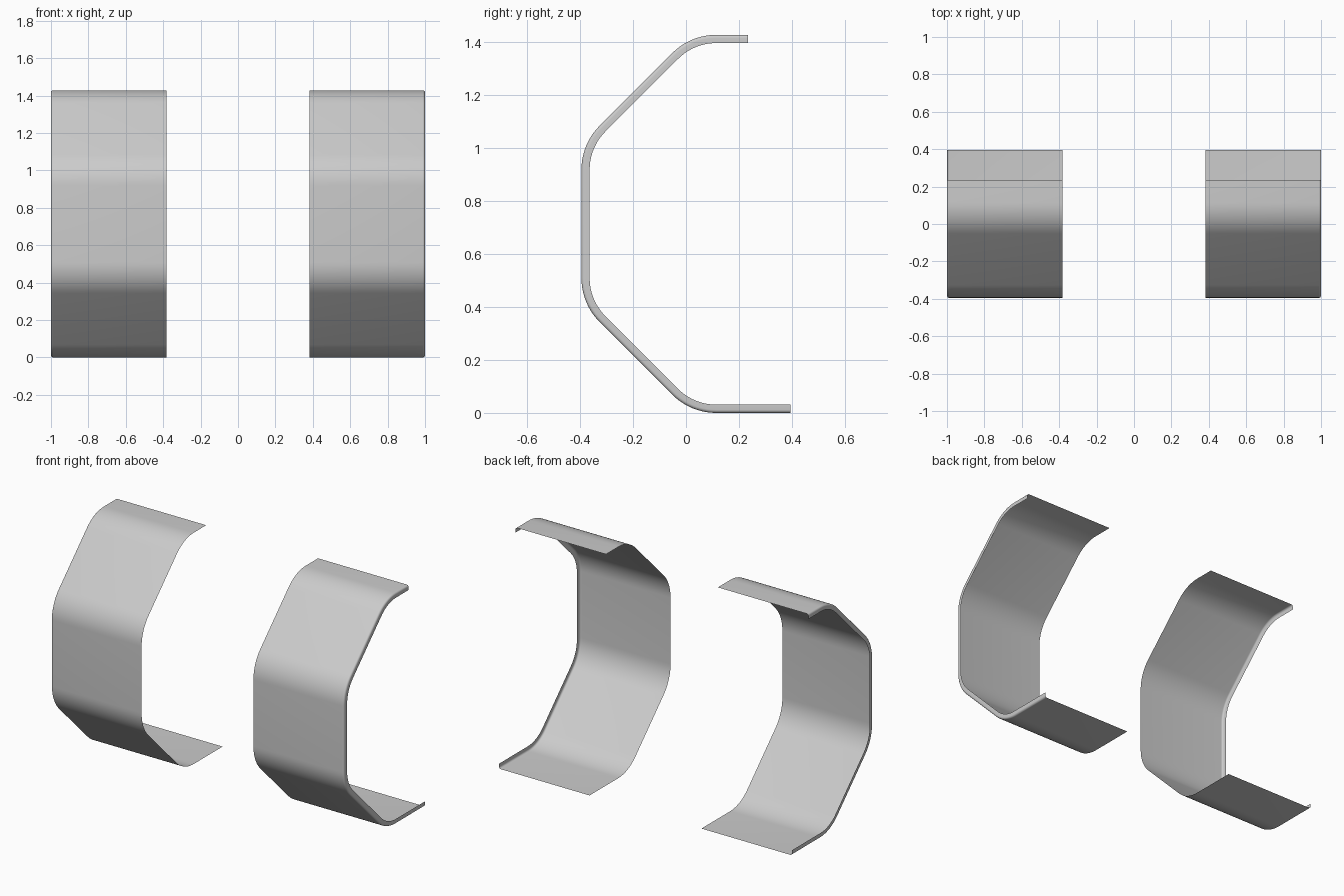
import bpy, bmesh, math
from mathutils import Vector

if "Cube" in bpy.data.objects:
    bpy.data.objects.remove(bpy.data.objects["Cube"])

# Side outline (y, z) of the bent sheet; inner four corners are rounded
OUTLINE = [Vector(p) for p in ((0.235, 1.428), (0.017, 1.428), (-0.395, 1.016),
                               (-0.395, 0.412), (0.017, 0.0), (0.395, 0.0))]
BEND_RADIUS, BEND_STEPS = 0.235, 10
X_INNER, X_OUTER = 0.382, 1.0
LIP, LIP_RADIUS = 0.031, 0.012


def inward(direction):
    """Normal pointing to the inside of the C shape."""
    return Vector((-direction.y, direction.x))


def rounded_path(points, radius, steps):
    """List of (point, inward normal) along the outline with arc corners."""
    dirs = [(b - a).normalized() for a, b in zip(points, points[1:])]
    path = [(points[0], inward(dirs[0]))]
    for corner, d0, d1 in zip(points[1:-1], dirs, dirs[1:]):
        turn = math.acos(d0.dot(d1))
        start = corner - d0 * radius * math.tan(turn / 2)
        centre = start + inward(d0) * radius
        for i in range(steps + 1):
            a = turn * i / steps
            n = inward(d0) * math.cos(a) - d0 * math.sin(a)
            path.append((centre - n * radius, n))
    path.append((points[-1], inward(dirs[-1])))
    return path


# Cross-section (x, depth): flat sheet, small fillet, inward lip on the outer side
section = [(X_INNER, 0.0)]
for i in range(6):
    a = math.radians(90) * i / 5
    section.append((X_OUTER - LIP_RADIUS + LIP_RADIUS * math.sin(a),
                    LIP_RADIUS * (1 - math.cos(a))))
section.append((X_OUTER, LIP))

# Sweep the section along the path
bm = bmesh.new()
rows = []
for p, n in rounded_path(OUTLINE, BEND_RADIUS, BEND_STEPS):
    rows.append([bm.verts.new((x, p.x + n.x * d, p.y + n.y * d)) for x, d in section])
for r0, r1 in zip(rows, rows[1:]):
    for j in range(len(section) - 1):
        bm.faces.new((r0[j], r1[j], r1[j + 1], r0[j + 1]))
mesh = bpy.data.meshes.new("curved_side_panels")
bm.to_mesh(mesh)
bm.free()

panels = bpy.data.objects.new("curved_side_panels", mesh)
bpy.context.collection.objects.link(panels)
bpy.context.view_layer.objects.active = panels
panels.select_set(True)
bpy.ops.object.shade_smooth_by_angle(angle=math.radians(40))

# Second panel on the opposite side
mirror = panels.modifiers.new("mirror", 'MIRROR')
mirror.use_axis = (True, False, False)
mirror.use_mirror_merge = False
